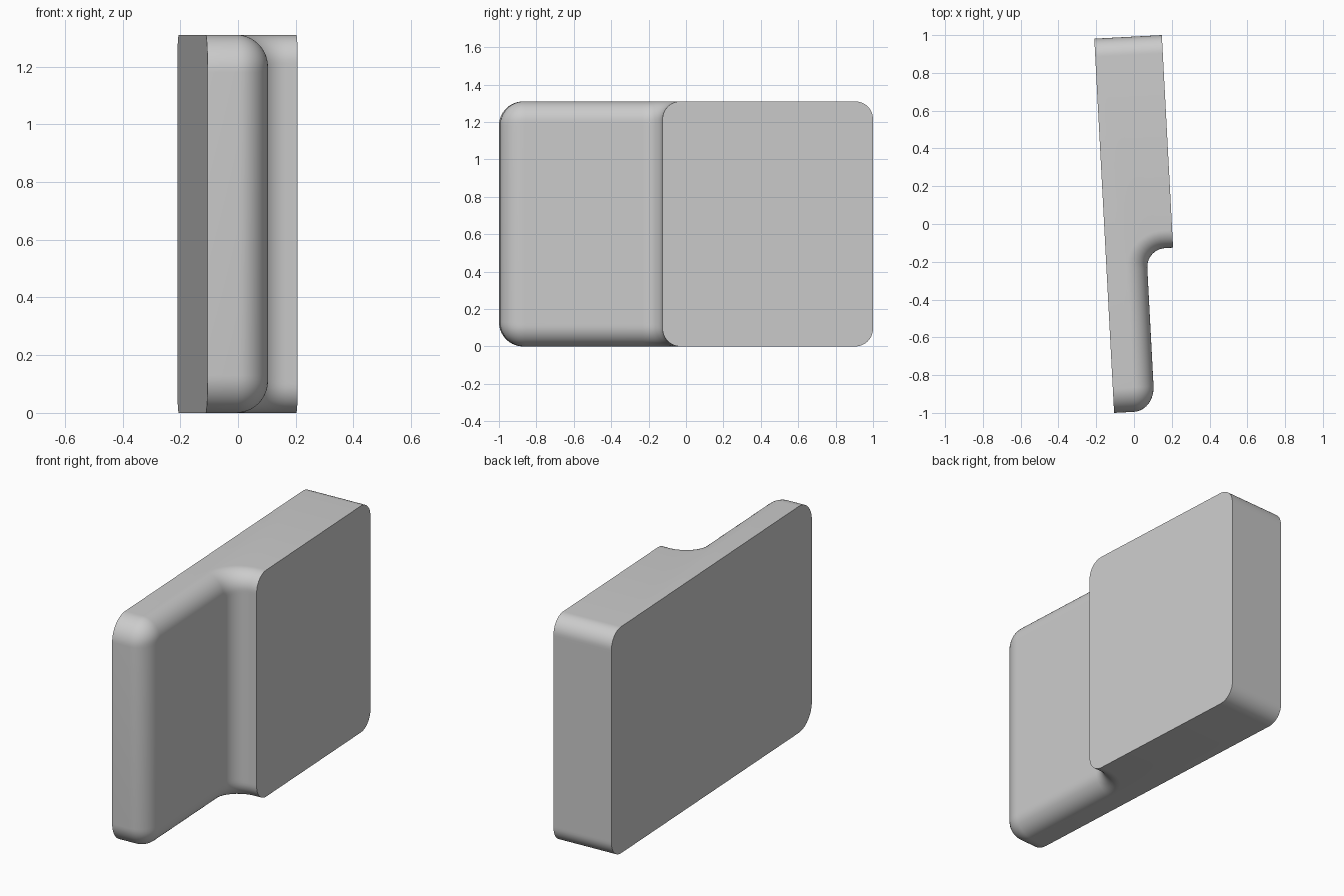
import bpy, bmesh
from math import sin, cos, pi, sqrt, radians

if "Cube" in bpy.data.objects:
    bpy.data.objects.remove(bpy.data.objects["Cube"])

H = 1.31                      # height
TILT = radians(3.03)          # slight turn about z
LEFT, THIN, THICK = -0.158, 0.058, 0.200
NEAR, STEP, FAR = -0.993, -0.136, 0.9908
R_NEAR, R_FACE, R_STEP, R_FAR, R_IN = 0.13, 0.11, 0.095, 0.095, 0.10
N = 10


def inset(r, h):
    """Inward shift of a rounded edge of radius r, h below the rim."""
    return 0.0 if h >= r else r - sqrt(max(0.0, r * r - (r - h) ** 2))


def arc(cu, cv, ru, rv, a0, a1):
    return [(cu + ru * cos(a0 + (a1 - a0) * i / N), cv + rv * sin(a0 + (a1 - a0) * i / N))
            for i in range(N + 1)]


def profile(h):
    """Stepped plan outline at distance h from the top or bottom rim."""
    dn, df, ds, de = (inset(r, h) for r in (R_NEAR, R_FACE, R_STEP, R_FAR))
    pts = [(LEFT, NEAR + dn)]
    # rounded free corner of the thin half
    ru, rv = max(R_FACE - df, 0.002), max(R_NEAR - dn, 0.002)
    pts += arc(THIN - df - ru, NEAR + dn + rv, ru, rv, -pi / 2, 0)
    # concave fillet rising into the step
    pts += arc(THIN + R_IN, STEP - R_IN, R_IN + df, R_IN + ds, pi, pi / 2)
    # thick half, sharp along both broad faces
    pts += [(THICK, STEP + ds), (THICK, FAR - de), (LEFT, FAR - de)]
    return pts


# stepped slab lofted through horizontal layers
depths = [R_NEAR * (1 - cos(pi / 2 * i / 14)) for i in range(15)]
layers = [(h, h) for h in depths] + [(H - h, h) for h in reversed(depths)]
bm = bmesh.new()
rings = []
for z, h in layers:
    rings.append([bm.verts.new((u * cos(TILT) - v * sin(TILT),
                                u * sin(TILT) + v * cos(TILT), z))
                  for u, v in profile(h)])
for a, b in zip(rings, rings[1:]):
    n = len(a)
    for i in range(n):
        j = (i + 1) % n
        bm.faces.new((a[i], a[j], b[j], b[i]))
bm.faces.new(rings[0][::-1])
bm.faces.new(rings[-1])
bmesh.ops.recalc_face_normals(bm, faces=bm.faces)

mesh = bpy.data.meshes.new("stepped_slab")
bm.to_mesh(mesh)
bm.free()
slab = bpy.data.objects.new("stepped_slab", mesh)
bpy.context.collection.objects.link(slab)
bpy.context.view_layer.objects.active = slab
slab.select_set(True)
bpy.ops.object.shade_smooth_by_angle(angle=radians(30))
